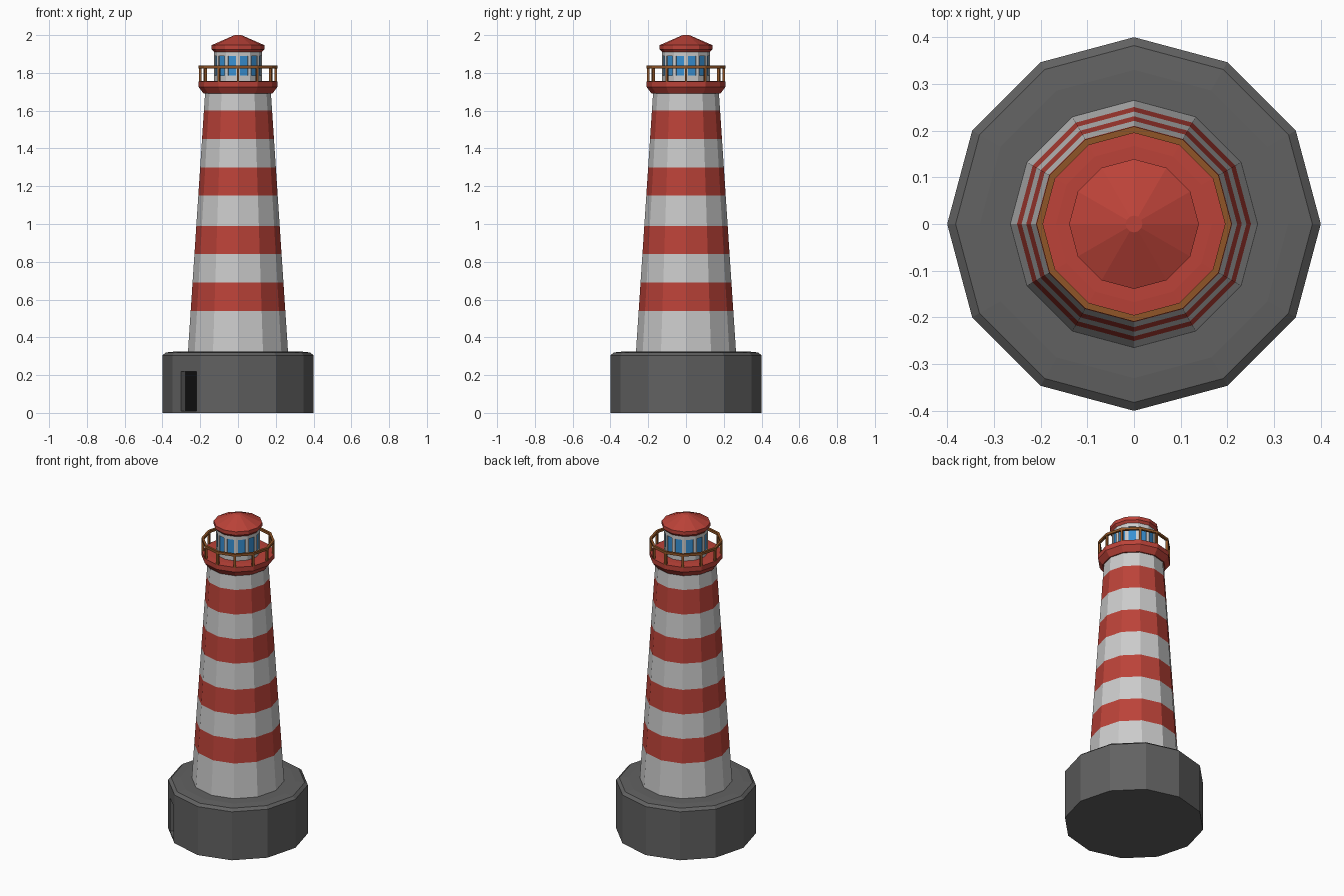
import bpy, bmesh
from math import sin, cos, pi, radians
from mathutils import Matrix, Vector

if "Cube" in bpy.data.objects:
    bpy.data.objects.remove(bpy.data.objects["Cube"])

N = 12


def material(name, rgb):
    m = bpy.data.materials.new(name)
    m.diffuse_color = (*rgb, 1)
    m.use_nodes = True
    m.node_tree.nodes["Principled BSDF"].inputs["Base Color"].default_value = m.diffuse_color
    return m


RED = material("red_paint", (0.50, 0.055, 0.04))
WHITE = material("white_paint", (0.60, 0.60, 0.60))
STONE = material("dark_stone", (0.12, 0.12, 0.12))
WOOD = material("rail_wood", (0.28, 0.09, 0.02))
GLASS = material("window_glass", (0.04, 0.28, 0.65))
BLACK = material("door_black", (0.005, 0.005, 0.005))


def finish(name, bm, mats):
    bmesh.ops.recalc_face_normals(bm, faces=bm.faces)
    me = bpy.data.meshes.new(name)
    bm.to_mesh(me)
    bm.free()
    for m in mats:
        me.materials.append(m)
    ob = bpy.data.objects.new(name, me)
    bpy.context.collection.objects.link(ob)
    return ob


def lathe(profile, closed=False, mat_index=lambda i: 0):
    """Twelve-sided solid (or ring, if closed) from (radius, z) points."""
    bm = bmesh.new()
    rings = [[bm.verts.new((r * cos(2 * pi * k / N), r * sin(2 * pi * k / N), z))
              for k in range(N)] for r, z in profile]
    for i in range(len(rings) if closed else len(rings) - 1):
        a, b = rings[i], rings[(i + 1) % len(rings)]
        for k in range(N):
            j = (k + 1) % N
            bm.faces.new((a[k], a[j], b[j], b[k])).material_index = mat_index(i)
    if not closed:
        bm.faces.new(rings[0][::-1])
        bm.faces.new(rings[-1])
    return bm


def add_box(bm, centre, size, angle):
    mat = (Matrix.Translation(centre) @ Matrix.Rotation(angle, 4, 'Z')
           @ Matrix.Diagonal((*size, 1)))
    bmesh.ops.create_cube(bm, size=1, matrix=mat)


# Stone base with chamfered top
base = finish("base", lathe([(0.40, 0), (0.40, 0.305), (0.382, 0.32), (0.33, 0.325)]), [STONE])

# Doorway recess in the front-left face, with a black door at the back
ang = radians(225)
out = Vector((cos(ang), sin(ang), 0))
side = Vector((-sin(ang), cos(ang), 0))
face_r = 0.40 * cos(pi / N)
door_mid = side * 0.018 + Vector((0, 0, 0.115))
bm = bmesh.new()
add_box(bm, out * face_r + door_mid, (0.08, 0.118, 0.21), ang)
cutter = finish("door_cutter", bm, [])
cutter.hide_render = True
mod = base.modifiers.new("doorway", 'BOOLEAN')
mod.object = cutter
mod.operation = 'DIFFERENCE'
mod.solver = 'EXACT'
bpy.context.view_layer.objects.active = base
bpy.ops.object.modifier_apply(modifier=mod.name)
bpy.data.objects.remove(cutter)
bm = bmesh.new()
add_box(bm, out * (face_r - 0.042) + door_mid, (0.012, 0.118, 0.21), ang)
finish("door", bm, [BLACK])

# Tapered tower with alternating painted bands
heights = [0.32, 0.54, 0.69, 0.84, 0.99, 1.15, 1.30, 1.45, 1.60, 1.70]
finish("tower", lathe([(0.265 - (z - 0.32) * 0.066, z) for z in heights],
                      mat_index=lambda i: i % 2), [WHITE, RED])

# Gallery deck
finish("gallery", lathe([(0.182, 1.69), (0.208, 1.725), (0.208, 1.755),
                         (0.167, 1.758)]), [RED])

# Railing: top ring and a post at each corner
finish("handrail", lathe([(0.195, 1.823), (0.209, 1.823), (0.209, 1.838),
                          (0.195, 1.838)], closed=True), [WOOD])
bm = bmesh.new()
for k in range(N):
    a = 2 * pi * k / N
    add_box(bm, (0.201 * cos(a), 0.201 * sin(a), 1.79), (0.013, 0.013, 0.075), a)
finish("rail_posts", bm, [WOOD])

# Lantern room with one recessed window per side
bm = lathe([(0.127, 1.75), (0.127, 1.775), (0.127, 1.90), (0.127, 1.92)])
bmesh.ops.recalc_face_normals(bm, faces=bm.faces)
panes = [f for f in bm.faces if len(f.verts) == 4 and 1.80 < f.calc_center_median().z < 1.88]
bmesh.ops.inset_individual(bm, faces=panes, thickness=0.016, depth=0)
bmesh.ops.inset_individual(bm, faces=panes, thickness=0.0005, depth=-0.006)
for f in panes:
    f.material_index = 1
finish("lantern_room", bm, [WHITE, GLASS])

# Roof
finish("roof", lathe([(0.126, 1.91), (0.139, 1.925), (0.139, 1.947), (0.018, 2.0)]), [RED])
